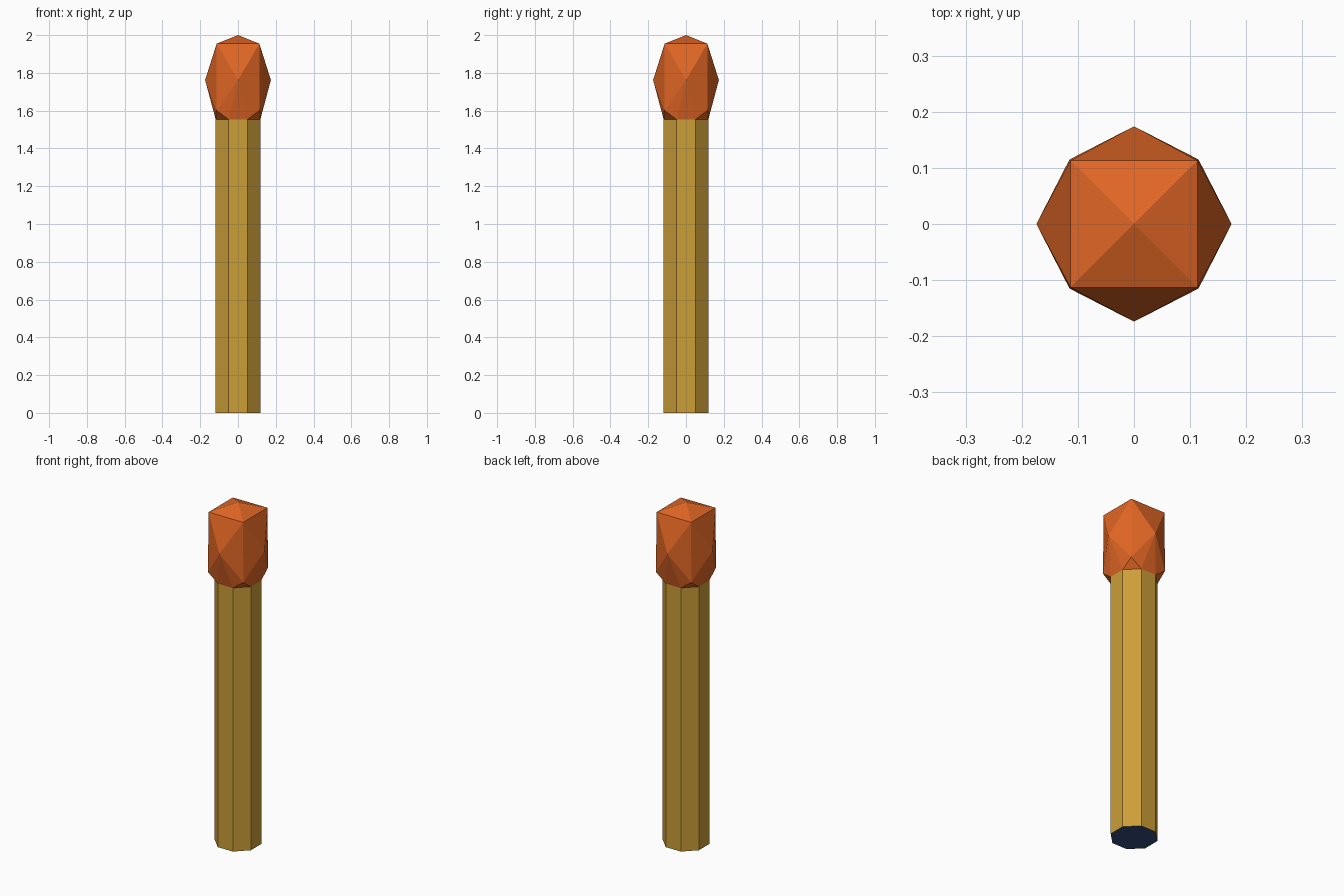
import bpy
from mathutils import Matrix
from math import radians

if "Cube" in bpy.data.objects:
    bpy.data.objects.remove(bpy.data.objects["Cube"])


def material(name, rgb):
    m = bpy.data.materials.new(name)
    m.diffuse_color = (*rgb, 1.0)
    m.use_nodes = True
    m.node_tree.nodes["Principled BSDF"].inputs["Base Color"].default_value = m.diffuse_color
    return m


def make_object(name, verts, faces, mats):
    mesh = bpy.data.meshes.new(name)
    mesh.from_pydata(verts, [], faces)
    for m in mats:
        mesh.materials.append(m)
    obj = bpy.data.objects.new(name, mesh)
    bpy.context.collection.objects.link(obj)
    return obj


wood = material("wood", (0.60, 0.342, 0.04))
navy = material("navy", (0.036, 0.074, 0.205))
orange = material("orange", (0.75, 0.133, 0.018))

FLAT, HALF = 0.118, 0.049   # octagon apothem and half side
NECK = 1.553                # height where the stick meets the head
turns = [Matrix.Rotation(radians(90 * k), 3, 'Z') for k in range(4)]


def octagon(z):
    return [tuple(r @ Matrix.Translation((s * HALF, -FLAT, z)).translation)
            for r in turns for s in (-1, 1)]


# Stick: eight-sided prism, open under the head, with a navy base
faces = [(i, (i + 1) % 8, (i + 1) % 8 + 8, i + 8) for i in range(8)]
faces.append(tuple(reversed(range(8))))
stick = make_object("match_stick", octagon(0) + octagon(NECK), faces, [wood, navy])
stick.data.polygons[-1].material_index = 1

# Head: neck octagon, then four corners low and high, four side points, one tip
verts = octagon(NECK)
for x, y, z in ((0.115, -0.115, 1.602), (0.113, -0.113, 1.955), (0, -0.174, 1.762)):
    verts += [tuple(r @ Matrix.Translation((x, y, z)).translation) for r in turns]
verts.append((0, 0, 2.0))
faces = []
for k in range(4):
    prev, nxt = (k - 1) % 4, (k + 1) % 4
    a, b = 2 * k, 2 * k + 1                      # neck edge of this side
    low_l, low_r = 8 + prev, 8 + k
    top_l, top_r = 12 + prev, 12 + k
    ring = [a, b, low_r, top_r, top_l, low_l]
    # fan of triangles around the side point
    faces += [(ring[i], ring[(i + 1) % 6], 16 + k) for i in range(6)]
    faces.append((b, 2 * nxt, low_r))            # small triangle under the corner
    faces.append((top_l, top_r, 20))             # roof triangle
make_object("match_head", verts, faces, [orange])
